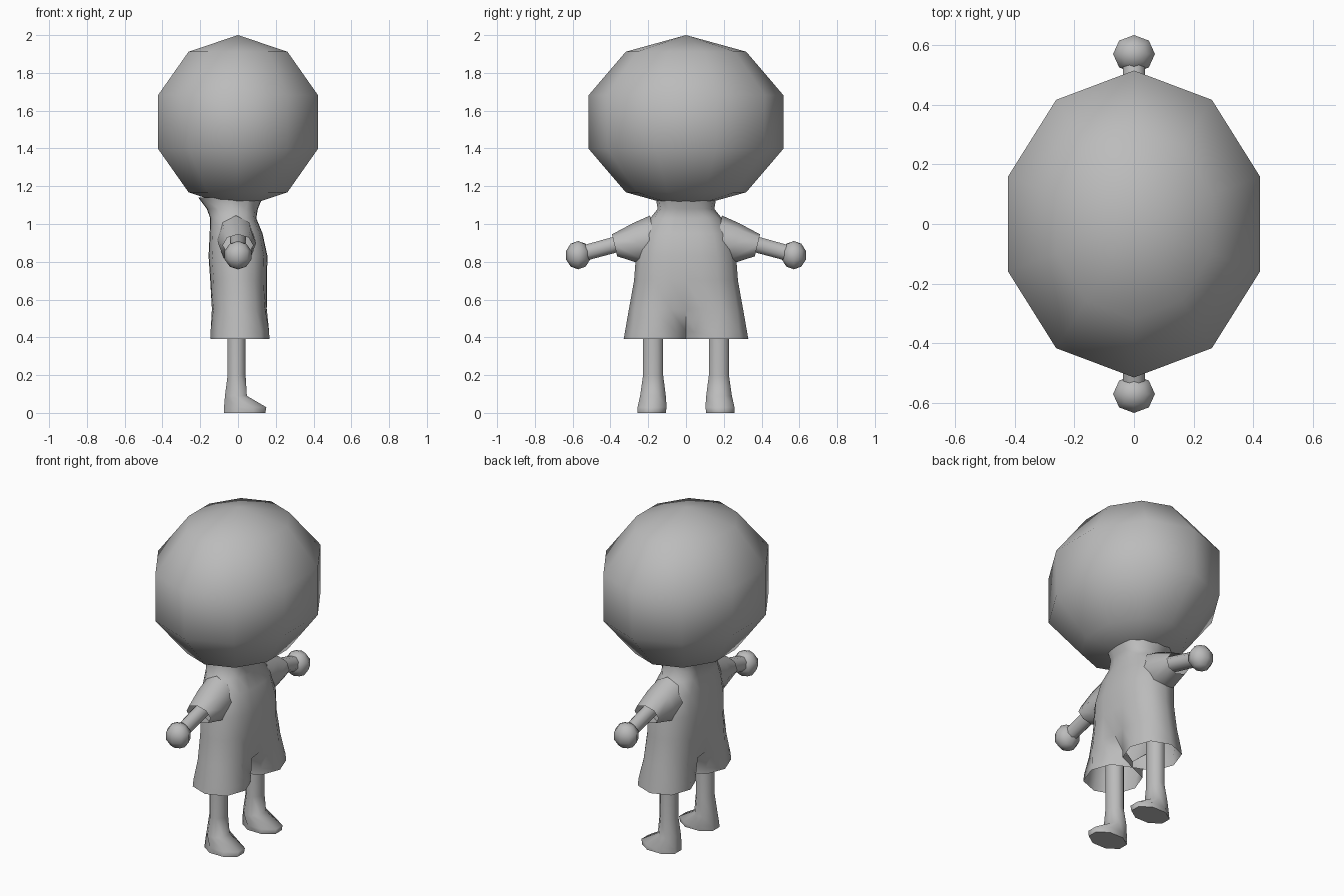
import bpy, bmesh, math
from mathutils import Vector

if "Cube" in bpy.data.objects:
    bpy.data.objects.remove(bpy.data.objects["Cube"])

grey = bpy.data.materials.new("plain grey")
grey.diffuse_color = (0.5, 0.5, 0.5, 1)
grey.use_nodes = True
grey.node_tree.nodes["Principled BSDF"].inputs["Base Color"].default_value = grey.diffuse_color


def finish(obj):
    obj.data.materials.append(grey)
    bpy.ops.object.select_all(action='DESELECT')
    obj.select_set(True)
    bpy.context.view_layer.objects.active = obj
    bpy.ops.object.shade_smooth_by_angle(angle=math.radians(65))
    return obj


def loft(name, rings, cap_start=False, cap_end=False):
    """Skin closed rings of points, each with the same number of points."""
    bm = bmesh.new()
    rows = [[bm.verts.new(p) for p in ring] for ring in rings]
    n = len(rows[0])
    for a, b in zip(rows, rows[1:]):
        for i in range(n):
            j = (i + 1) % n
            bm.faces.new((a[i], a[j], b[j], b[i]))
    if cap_start:
        bm.faces.new(rows[0][::-1])
    if cap_end:
        bm.faces.new(rows[-1])
    bmesh.ops.recalc_face_normals(bm, faces=bm.faces)
    mesh = bpy.data.meshes.new(name)
    bm.to_mesh(mesh)
    bm.free()
    obj = bpy.data.objects.new(name, mesh)
    bpy.context.collection.objects.link(obj)
    return finish(obj)


def ball(name, seg, rings, centre, scale):
    bpy.ops.mesh.primitive_uv_sphere_add(segments=seg, ring_count=rings, location=centre)
    obj = bpy.context.object
    obj.name = name
    obj.scale = scale
    bpy.ops.object.transform_apply(location=False, rotation=False, scale=True)
    return finish(obj)


def ellipse(centre, u, v, n, turn=0.5):
    """Ring of n points around centre, spanned by the half axes u and v."""
    out = []
    for i in range(n):
        a = 2 * math.pi * (i + turn) / n
        out.append(Vector(centre) + Vector(u) * math.cos(a) + Vector(v) * math.sin(a))
    return out


# Head
ball("head", 10, 5, (0, 0, 1.54), (0.468, 0.542, 0.46))

# Outfit body: oval rings that pinch along the middle into two short legs
OVAL = [(1, 0), (0.98, 0.3), (0.88, 0.62), (0.55, 0.9), (0, 1)]
PAIR = [(0, 0.012), (0.72, 0.15), (1, 0.5), (0.72, 0.87), (0, 1)]


def body_ring(z, cx, d, w, pinch):
    quarter = [(a[0] + (b[0] - a[0]) * pinch, a[1] + (b[1] - a[1]) * pinch)
               for a, b in zip(OVAL, PAIR)]
    quarter[0] = (quarter[0][0], 0)
    half = quarter + [(-x, y) for x, y in quarter[-2::-1]]
    full = half + [(x, -y) for x, y in half[-2:0:-1]]
    return [(cx + x * d, y * w, z) for x, y in full]


loft("outfit_body", [body_ring(*r) for r in (
    (1.14, -0.04, 0.17, 0.16, 0), (1.08, -0.03, 0.135, 0.15, 0),
    (1.03, -0.025, 0.122, 0.19, 0), (0.95, -0.01, 0.14, 0.235, 0),
    (0.83, 0.0, 0.156, 0.265, 0), (0.70, 0.003, 0.15, 0.275, 0),
    (0.55, 0.007, 0.153, 0.302, 0.12), (0.43, 0.01, 0.155, 0.323, 1),
    (0.39, 0.01, 0.156, 0.33, 1))])

for s, side in ((1, "left"), (-1, "right")):
    # Sleeve, open at the cuff
    loft(side + "_sleeve", [
        ellipse((-0.01, s * 0.17, 0.92), (0.10, 0, 0), (0, s * 0.02, 0.125), 8, 0),
        ellipse((-0.005, s * 0.26, 0.897), (0.10, 0, 0), (0, s * 0.02, 0.108), 8, 0),
        ellipse((0, s * 0.378, 0.887), (0.08, 0, 0), (0, s * 0.014, 0.058), 8, 0)])

    # Arm
    loft(side + "_arm", [
        ellipse((0, s * 0.25, 0.925), (0.045, 0, 0), (0, s * 0.012, 0.045), 8),
        ellipse((0, s * 0.55, 0.843), (0.04, 0, 0), (0, s * 0.012, 0.043), 8)],
        True, True)

    # Hand
    ball(side + "_hand", 8, 5, (0, s * 0.571, 0.835), (0.074, 0.067, 0.075))

    # Leg and foot: level rings given by height, back x, front x, half width
    rings = []
    for z, back, front, w in ((0.55, -0.055, 0.04, 0.053), (0.20, -0.055, 0.04, 0.053),
                              (0.09, -0.069, 0.047, 0.068), (0.03, -0.074, 0.15, 0.077),
                              (0.0, -0.075, 0.145, 0.075)):
        k = 1 / math.cos(math.pi / 8)
        rings.append(ellipse(((back + front) / 2, s * (0.174 + 0.08 * max(0, 0.1 - z)), z),
                             ((front - back) / 2 * k, 0, 0), (0, w * k, 0), 8))
    loft(side + "_leg", rings, True, True)
